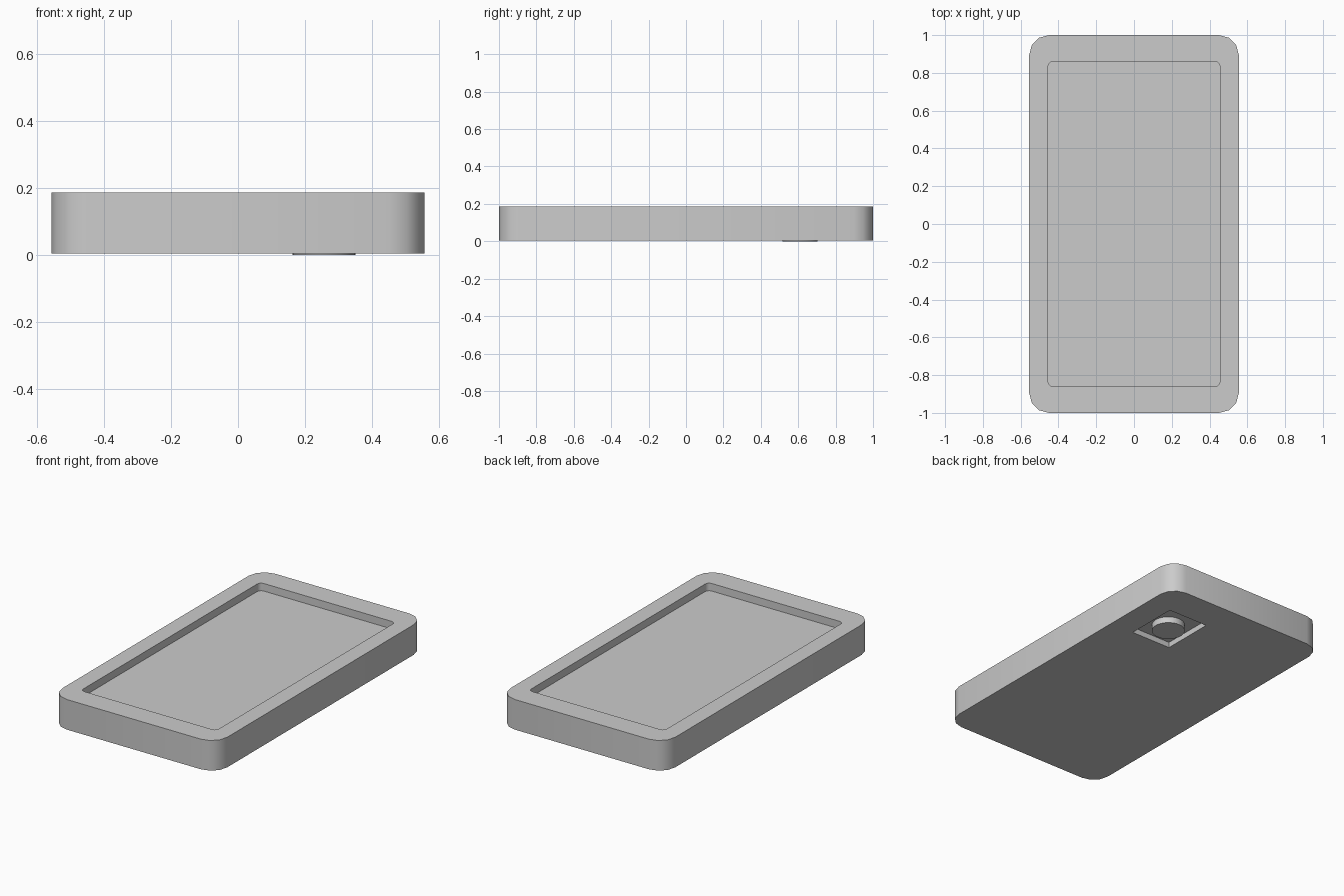
import bpy, bmesh, math

if "Cube" in bpy.data.objects:
    bpy.data.objects.remove(bpy.data.objects["Cube"])


def rounded_slab(name, cx, cy, half_x, half_y, radius, segments, z0, z1):
    """Upright prism with a rounded-rectangle outline."""
    bm = bmesh.new()
    verts = []
    for i, (sx, sy) in enumerate([(1, 1), (-1, 1), (-1, -1), (1, -1)]):
        for k in range(segments + 1 if radius else 1):
            a = math.pi / 2 * (i + k / max(segments, 1))
            verts.append(bm.verts.new((
                cx + sx * (half_x - radius) + radius * math.cos(a),
                cy + sy * (half_y - radius) + radius * math.sin(a), z0)))
    base = bm.faces.new(verts)
    top = bmesh.ops.extrude_face_region(bm, geom=[base], use_keep_orig=True)
    moved = [g for g in top["geom"] if isinstance(g, bmesh.types.BMVert)]
    bmesh.ops.translate(bm, verts=moved, vec=(0, 0, z1 - z0))
    bmesh.ops.recalc_face_normals(bm, faces=bm.faces)
    mesh = bpy.data.meshes.new(name)
    bm.to_mesh(mesh)
    bm.free()
    obj = bpy.data.objects.new(name, mesh)
    bpy.context.collection.objects.link(obj)
    return obj


def activate(obj):
    bpy.ops.object.select_all(action='DESELECT')
    obj.select_set(True)
    bpy.context.view_layer.objects.active = obj


def cut(obj, cutter):
    """Subtract the cutter, then discard it."""
    cutter.hide_render = True
    mod = obj.modifiers.new("cut", 'BOOLEAN')
    mod.operation = 'DIFFERENCE'
    mod.solver = 'EXACT'
    mod.object = cutter
    activate(obj)
    bpy.ops.object.modifier_apply(modifier=mod.name)
    bpy.data.objects.remove(cutter)


BACK, FRONT = 0.004, 0.187
SCREEN_DEPTH, CAMERA_DEPTH = 0.046, 0.034

# Phone body
body = rounded_slab("phone_body", 0, 0, 0.555, 1.0, 0.105, 3, BACK, FRONT)

# Screen recess on the upper face
cut(body, rounded_slab("screen_cutter", 0, 0, 0.455, 0.86, 0.025, 3,
                       FRONT - SCREEN_DEPTH, FRONT + 0.1))

# Square camera recess on the underside
cut(body, rounded_slab("camera_cutter", 0.26, 0.625, 0.135, 0.165, 0, 0,
                       BACK - 0.1, BACK + CAMERA_DEPTH))
activate(body)
bpy.ops.object.shade_smooth_by_angle(angle=math.radians(35))

# Round lens standing in the camera recess, just proud of the back
lens_top = BACK + CAMERA_DEPTH + 0.005
bpy.ops.mesh.primitive_cylinder_add(vertices=32, radius=0.094, depth=lens_top,
                                    location=(0.256, 0.61, lens_top / 2))
lens = bpy.context.object
lens.name = "camera_lens"
bpy.ops.object.shade_smooth_by_angle(angle=math.radians(35))
